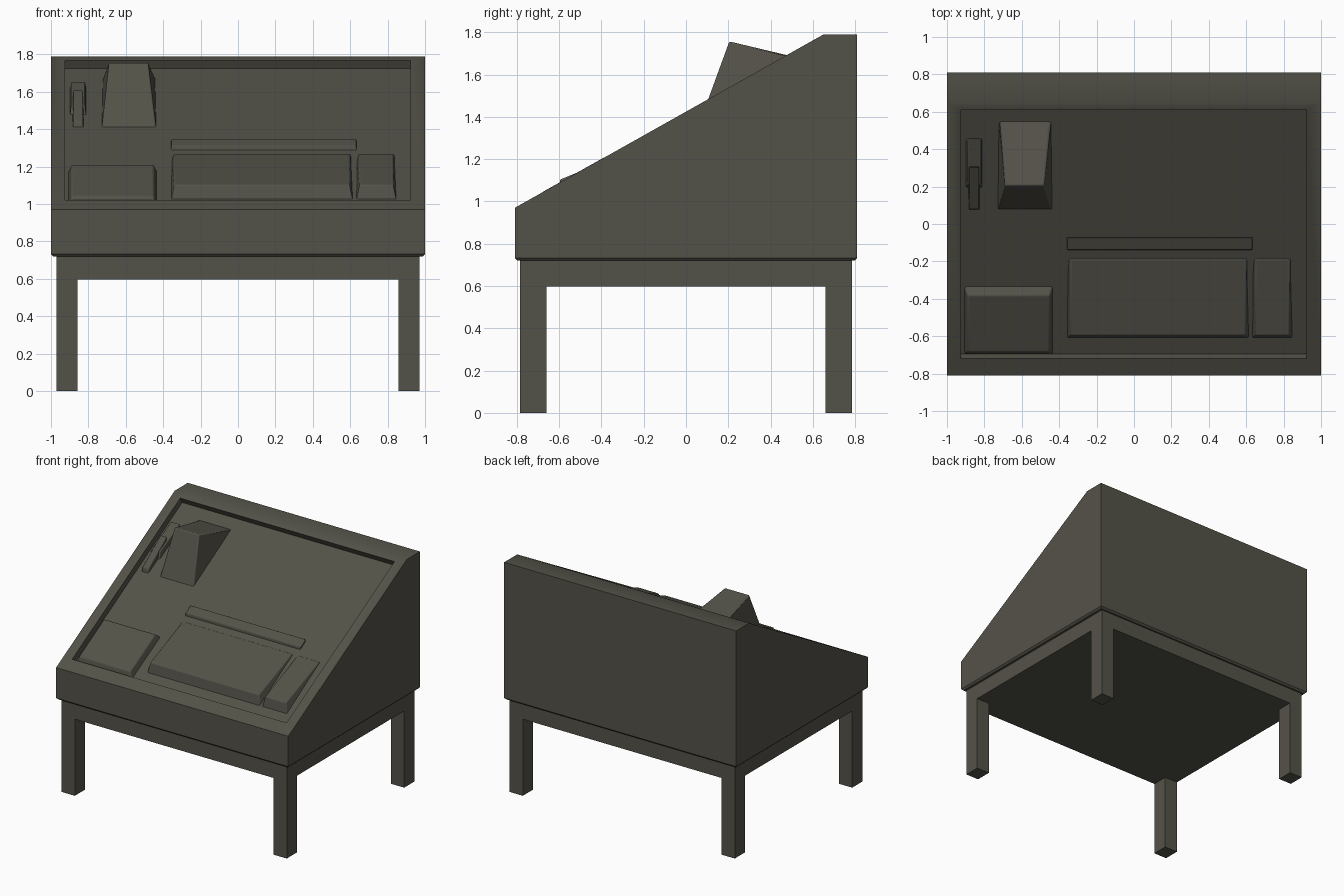
import bpy, bmesh

if "Cube" in bpy.data.objects:
    bpy.data.objects.remove(bpy.data.objects["Cube"])

SLOPE = (1.79 - 0.97) / (0.65 + 0.81)   # rise of the sloping desk top


def rim(y):
    return 0.97 + (y + 0.81) * SLOPE


def floor(y):
    return rim(y) - 0.057


mat = bpy.data.materials.new("dark olive grey")
mat.diffuse_color = (0.088, 0.085, 0.066, 1)
mat.use_nodes = True
mat.node_tree.nodes["Principled BSDF"].inputs["Base Color"].default_value = mat.diffuse_color


def finish(bm, name, bevel=0.0, segments=3):
    bmesh.ops.recalc_face_normals(bm, faces=bm.faces)
    me = bpy.data.meshes.new(name)
    bm.to_mesh(me)
    bm.free()
    me.materials.append(mat)
    ob = bpy.data.objects.new(name, me)
    bpy.context.collection.objects.link(ob)
    if bevel:
        mod = ob.modifiers.new("soft edges", 'BEVEL')
        mod.width, mod.segments = bevel, segments
    bpy.ops.object.select_all(action='DESELECT')
    bpy.context.view_layer.objects.active = ob
    ob.select_set(True)
    bpy.ops.object.shade_smooth_by_angle(angle=0.6)
    return ob


def hexa(name, bottom, top, bevel=0.0):
    """Solid between two four-point loops."""
    bm = bmesh.new()
    b = [bm.verts.new(p) for p in bottom]
    t = [bm.verts.new(p) for p in top]
    bm.faces.new(b)
    bm.faces.new(t)
    for i in range(4):
        j = (i + 1) % 4
        bm.faces.new((b[i], b[j], t[j], t[i]))
    return finish(bm, name, bevel)


def loop(x0, x1, y0, y1, z0, z1):
    return [(x0, y0, z0), (x1, y0, z0), (x1, y1, z1), (x0, y1, z1)]


def box(name, x0, x1, y0, y1, z0, z1):
    return hexa(name, loop(x0, x1, y0, y1, z0, z0), loop(x0, x1, y0, y1, z1, z1))


def on_panel(name, x0, x1, y0, y1, h0, h1, side=0.01, front=0.01, back=0.01, bevel=0.01):
    """Raised part on the sloping panel; h0/h1 are front and back heights."""
    bottom = loop(x0, x1, y0, y1, floor(y0) - 0.02, floor(y1) - 0.02)
    a, c = y0 + front, y1 - back
    top = loop(x0 + side, x1 - side, a, c, floor(a) + h0, floor(c) + h1)
    return hexa(name, bottom, top, bevel)


# Sloping cabinet with a recessed top panel
bm = bmesh.new()
profile = [(-0.81, 0.72), (-0.81, 0.97), (0.65, 1.79), (0.81, 1.79), (0.81, 0.72)]
face = bm.faces.new([bm.verts.new((-1, y, z)) for y, z in profile])
ext = bmesh.ops.extrude_face_region(bm, geom=[face])
bmesh.ops.translate(bm, vec=(2, 0, 0), verts=[v for v in ext["geom"] if isinstance(v, bmesh.types.BMVert)])
bmesh.ops.recalc_face_normals(bm, faces=bm.faces)
bm.normal_update()
low = [e for e in bm.edges if all(v.co.z < 0.73 for v in e.verts)]
bmesh.ops.bevel(bm, geom=low, offset=0.013, segments=1, affect='EDGES')
bm.normal_update()
panel = next(f for f in bm.faces if f.normal.z > 0.5 and f.normal.y < -0.3)
bmesh.ops.inset_individual(bm, faces=[panel], thickness=0.05)
for v in panel.verts:
    v.co.x = 0.922 if v.co.x > 0 else -0.925
    v.co.y = 0.61 if v.co.y > 0 else -0.72
    v.co.z = rim(v.co.y)
bm.normal_update()
bmesh.ops.inset_individual(bm, faces=[panel], thickness=0.0, depth=-0.05)
finish(bm, "sloping_cabinet")

# Table base: solid apron and four legs
box("apron", -0.97, 0.97, -0.785, 0.785, 0.597, 0.725)
for sx, xn in ((-1, "left"), (1, "right")):
    for sy, yn in ((-1, "front"), (1, "back")):
        xs = sorted((sx * 0.857, sx * 0.97))
        ys = sorted((sy * 0.66, sy * 0.785))
        box(f"{yn}_{xn}_leg", *xs, *ys, 0, 0.6)

# Pads and bar on the panel
on_panel("left_pad", -0.91, -0.43, -0.70, -0.32, 0.058, 0.058, side=0.02, front=0.015, back=0.06)
on_panel("wide_wedge_pad", -0.36, 0.617, -0.61, -0.18, 0.07, 0.008, side=0.02, front=0.015, bevel=0.006)
on_panel("small_wedge_pad", 0.63, 0.85, -0.61, -0.18, 0.07, 0.008, side=0.02, front=0.015, bevel=0.006)
on_panel("long_bar", -0.36, 0.635, -0.14, -0.07, 0.02, 0.02, side=0.003, front=0.003, back=0.003, bevel=0.005)

# Tall hood with a flared front
hexa("hood", loop(-0.73, -0.435, 0.07, 0.56, floor(0.07) - 0.02, floor(0.56) - 0.02),
     [(-0.69, 0.205, 1.757), (-0.48, 0.205, 1.757), (-0.45, 0.55, 1.675), (-0.71, 0.55, 1.675)], 0.02)

# Latch: raised holder and narrow tongue
on_panel("latch_holder", -0.90, -0.81, 0.19, 0.46, 0.045, 0.035, side=0.008, front=0.02, back=0.01, bevel=0.006)
on_panel("latch_tongue", -0.885, -0.825, 0.075, 0.31, 0.03, 0.07, side=0.004, front=0.005, back=0.005, bevel=0.006)
